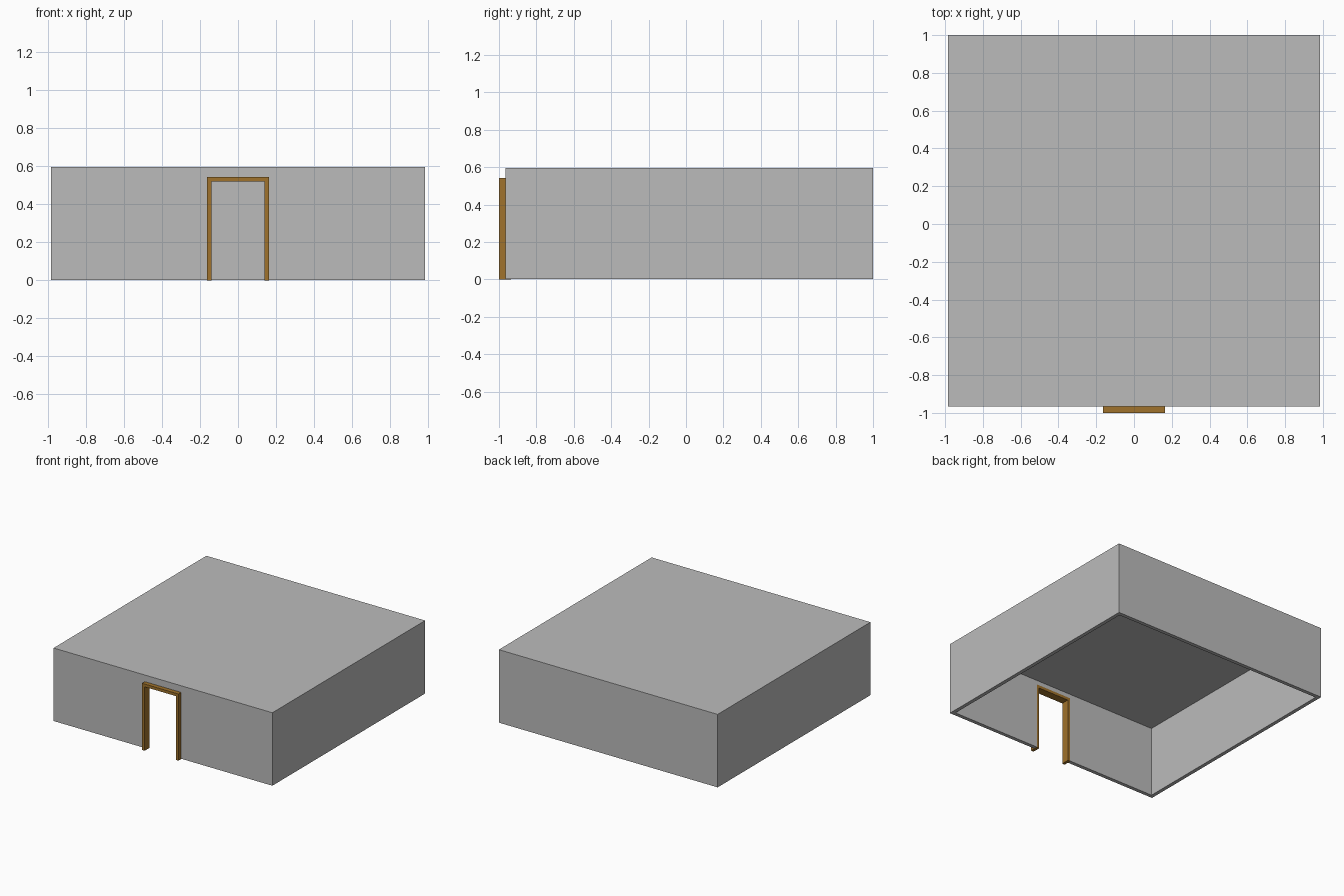
import bpy
import bmesh

cube = bpy.data.objects.get("Cube")
if cube:
    bpy.data.objects.remove(cube, do_unlink=True)


def material(name, rgb):
    mat = bpy.data.materials.new(name)
    mat.use_nodes = True
    colour = (*rgb, 1)
    mat.diffuse_color = colour
    mat.node_tree.nodes["Principled BSDF"].inputs["Base Color"].default_value = colour
    return mat


def finish(name, bm, mat):
    mesh = bpy.data.meshes.new(name)
    bmesh.ops.recalc_face_normals(bm, faces=bm.faces)
    bm.to_mesh(mesh)
    bm.free()
    mesh.materials.append(mat)
    obj = bpy.data.objects.new(name, mesh)
    bpy.context.collection.objects.link(obj)
    return obj


def box(name, low, high, mat):
    bm = bmesh.new()
    bmesh.ops.create_cube(bm, size=1)
    for v in bm.verts:
        v.co = [h if c > 0 else l for c, l, h in zip(v.co, low, high)]
    return finish(name, bm, mat)


def extruded(name, outline, y_front, y_back, mat):
    """Extrude an x-z outline along y."""
    bm = bmesh.new()
    face = bm.faces.new([bm.verts.new((x, y_front, z)) for x, z in outline])
    new = bmesh.ops.extrude_face_region(bm, geom=[face])["geom"]
    for v in new:
        if isinstance(v, bmesh.types.BMVert):
            v.co.y = y_back
    return finish(name, bm, mat)


def arch(half, top, inner_half, inner_top, base):
    """Closed outline of a square arch."""
    return [(-half, base), (-half, top), (half, top), (half, base),
            (inner_half, base), (inner_half, inner_top),
            (-inner_half, inner_top), (-inner_half, base)]


grey = material("wall grey", (0.5, 0.5, 0.5))
wood = material("door wood", (0.35, 0.17, 0.025))

X, FRONT, BACK, TOP, BASE = 0.985, -0.965, 1.0, 0.597, 0.003
WALL, ROOF = 0.03, 0.02
CEILING = TOP - ROOF
DOOR_OUT, DOOR_IN, HEAD_OUT, HEAD_IN = 0.163, 0.14, 0.543, 0.52

# Roof slab and three plain walls
box("roof", (-X, FRONT, CEILING), (X, BACK, TOP), grey)
box("back_wall", (-X, BACK - WALL, BASE), (X, BACK, CEILING), grey)
for side, name in ((-1, "right_wall"), (1, "left_wall")):
    xs = sorted((side * X, side * (X - WALL)))
    box(name, (xs[0], FRONT + WALL, BASE), (xs[1], BACK - WALL, CEILING), grey)

# Front wall with the doorway left open
extruded("front_wall", arch(X, CEILING, DOOR_OUT, HEAD_OUT, BASE),
         FRONT, FRONT + WALL, grey)

# Door frame standing proud of the front wall
extruded("door_frame", arch(DOOR_OUT, HEAD_OUT, DOOR_IN, HEAD_IN, 0),
         -1.0, FRONT + WALL, wood)
